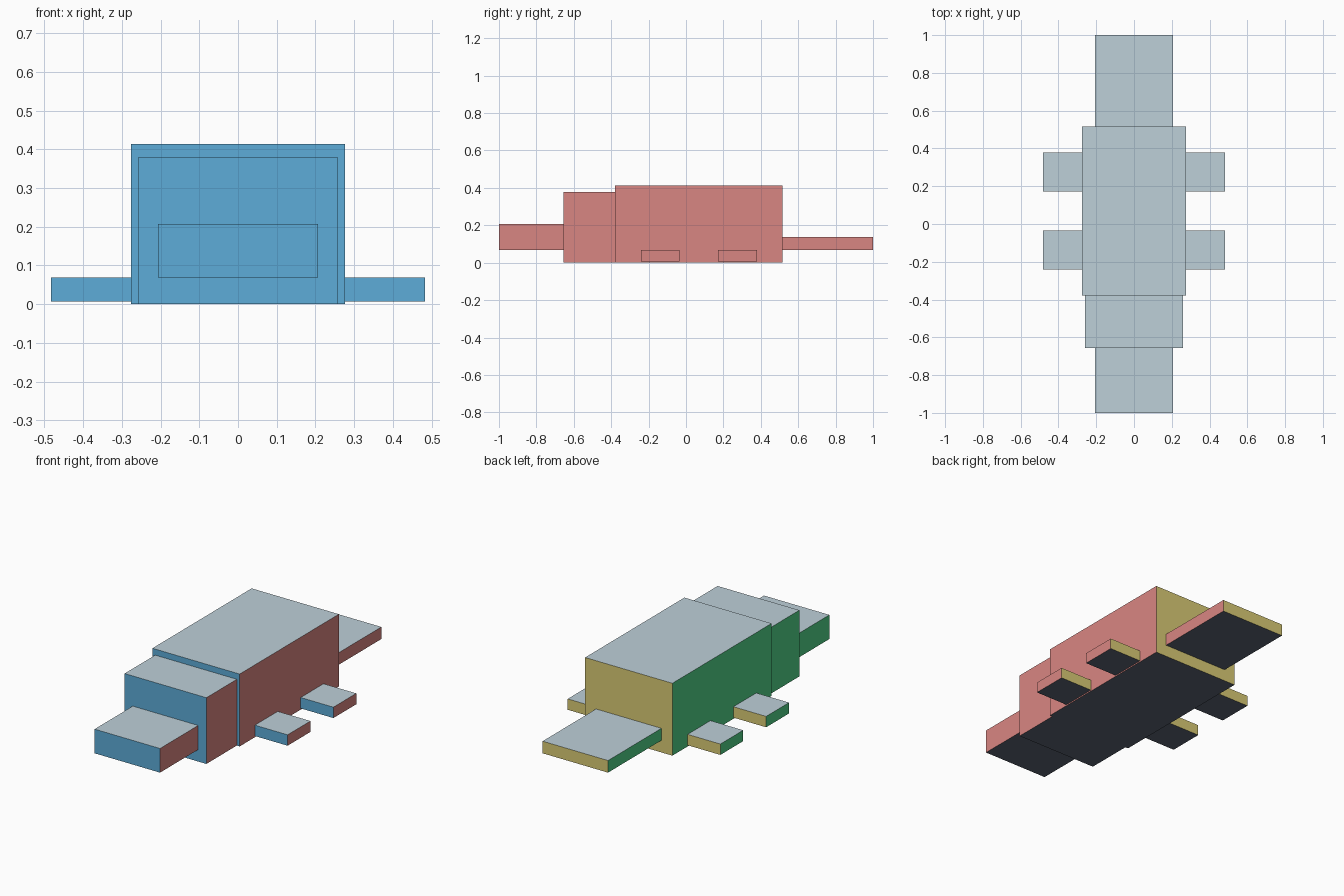
import bpy
import bmesh
from mathutils import Matrix, Vector

U = 2 / 29  # one modelling unit

cube = bpy.data.objects.get("Cube")
if cube:
    bpy.data.objects.remove(cube, do_unlink=True)


def linear(c):
    c /= 255
    return c / 12.92 if c <= 0.04045 else ((c + 0.055) / 1.055) ** 2.4


def make_material(name, rgb):
    mat = bpy.data.materials.new(name)
    mat.use_nodes = True
    colour = [linear(c) for c in rgb] + [1]
    mat.diffuse_color = colour
    mat.node_tree.nodes["Principled BSDF"].inputs["Base Color"].default_value = colour
    return mat


# One colour for each facing direction
SIDES = [
    (Vector((0, -1, 0)), make_material("front blue", (93, 172, 216))),
    (Vector((0, 1, 0)), make_material("back yellow", (218, 203, 117))),
    (Vector((1, 0, 0)), make_material("left red", (217, 134, 130))),
    (Vector((-1, 0, 0)), make_material("right green", (80, 210, 135))),
    (Vector((0, 0, 1)), make_material("top pale grey", (189, 208, 217))),
    (Vector((0, 0, -1)), make_material("underside slate", (90, 100, 115))),
]


def box(name, x, y, z):
    """Box between (low, high) limits in units, y counted from the snout tip."""
    low = Vector((x[0], y[0] - 14.5, z[0])) * U
    high = Vector((x[1], y[1] - 14.5, z[1])) * U
    bm = bmesh.new()
    bmesh.ops.create_cube(bm, size=1, matrix=Matrix.LocRotScale(
        (low + high) / 2, None, high - low))
    bm.normal_update()
    for face in bm.faces:
        face.material_index = max(
            range(len(SIDES)), key=lambda i: face.normal.dot(SIDES[i][0]))
    mesh = bpy.data.meshes.new(name)
    bm.to_mesh(mesh)
    bm.free()
    for _, mat in SIDES:
        mesh.materials.append(mat)
    bpy.context.collection.objects.link(bpy.data.objects.new(name, mesh))


# Snout, head, body and flat tail in a row
box("snout", (-3, 3), (0, 5), (1, 3))
box("head", (-3.75, 3.75), (5, 9), (0.01, 5.5))
box("body", (-4, 4), (9, 22), (0, 6))
box("tail", (-3, 3), (22, 29), (1, 2))

# Four flat feet
for end, y in (("front", 11), ("back", 17)):
    box(end + "_left_foot", (4, 7), (y, y + 3), (0.1, 1))
    box(end + "_right_foot", (-7, -4), (y, y + 3), (0.1, 1))
